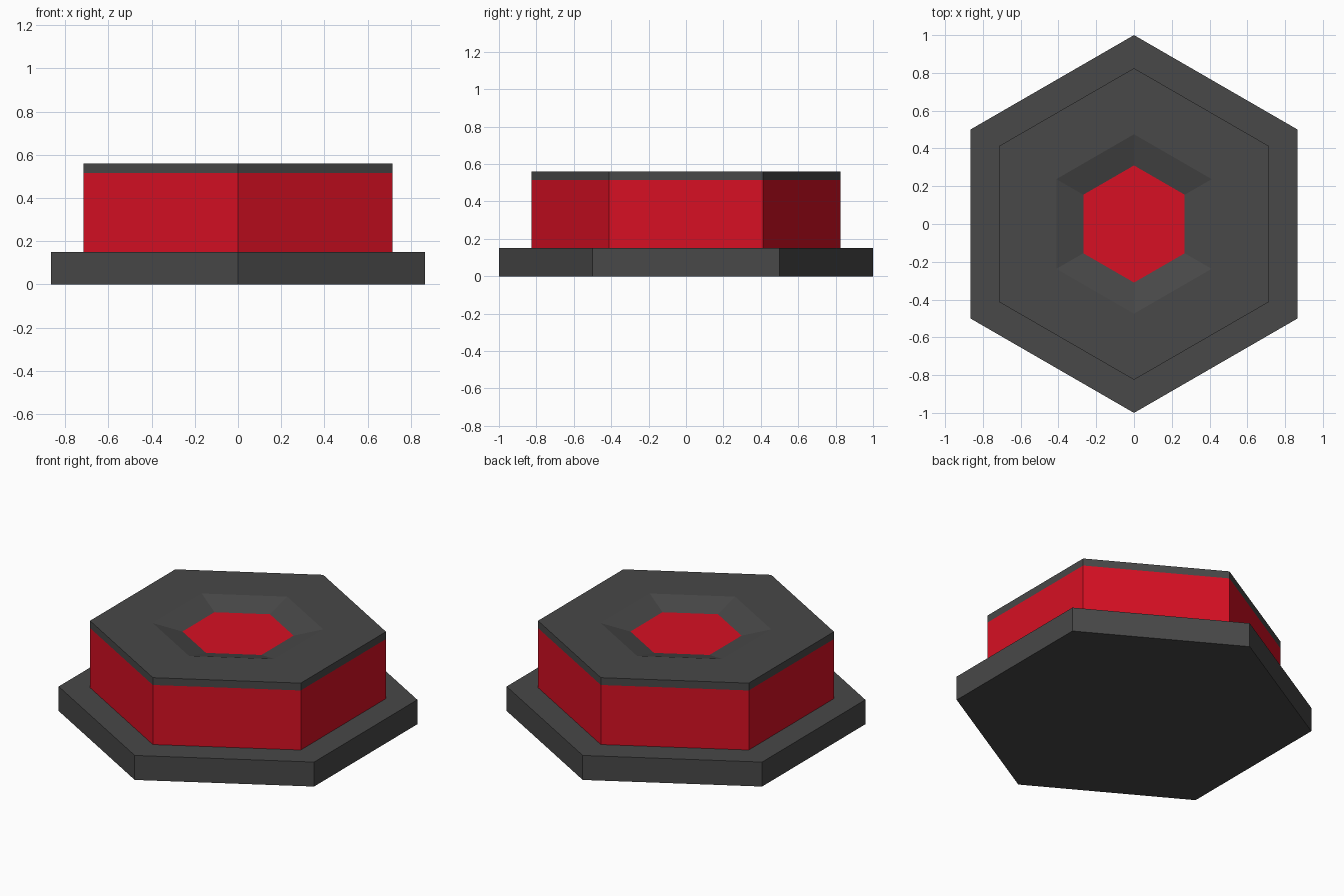
import bpy, bmesh
from math import cos, sin, pi

if "Cube" in bpy.data.objects:
    bpy.data.objects.remove(bpy.data.objects["Cube"])


def material(name, rgb):
    mat = bpy.data.materials.new(name)
    mat.diffuse_color = (*rgb, 1.0)
    mat.use_nodes = True
    mat.node_tree.nodes["Principled BSDF"].inputs["Base Color"].default_value = mat.diffuse_color
    return mat


def hex_part(name, profile, mat, ring=False):
    """Sweep a (radius, z) profile round six corners; close it as a ring or cap both ends."""
    bm = bmesh.new()
    loops = [[bm.verts.new((r * cos(pi / 6 + i * pi / 3), r * sin(pi / 6 + i * pi / 3), z))
              for i in range(6)] for r, z in profile]
    pairs = list(zip(loops, loops[1:]))
    if ring:
        pairs.append((loops[-1], loops[0]))
    else:
        bm.faces.new(loops[0])
        bm.faces.new(loops[-1])
    for a, b in pairs:
        for i in range(6):
            j = (i + 1) % 6
            bm.faces.new((a[i], a[j], b[j], b[i]))
    bmesh.ops.recalc_face_normals(bm, faces=bm.faces)
    mesh = bpy.data.meshes.new(name)
    bm.to_mesh(mesh)
    bm.free()
    mesh.materials.append(mat)
    obj = bpy.data.objects.new(name, mesh)
    bpy.context.collection.objects.link(obj)
    return obj


dark = material("dark_grey", (0.065, 0.065, 0.065))
red = material("red", (0.68, 0.005, 0.017))

# Wide base plate
hex_part("base_plate", [(1.0, 0.0), (1.0, 0.15)], dark)

# Red body, whose top shows through the hole in the cap
hex_part("body", [(0.825, 0.15), (0.825, 0.515)], red)

# Cap ring with a bevelled central opening
hex_part("cap_ring", [(0.825, 0.515), (0.825, 0.56), (0.475, 0.56), (0.31, 0.515)], dark, ring=True)
